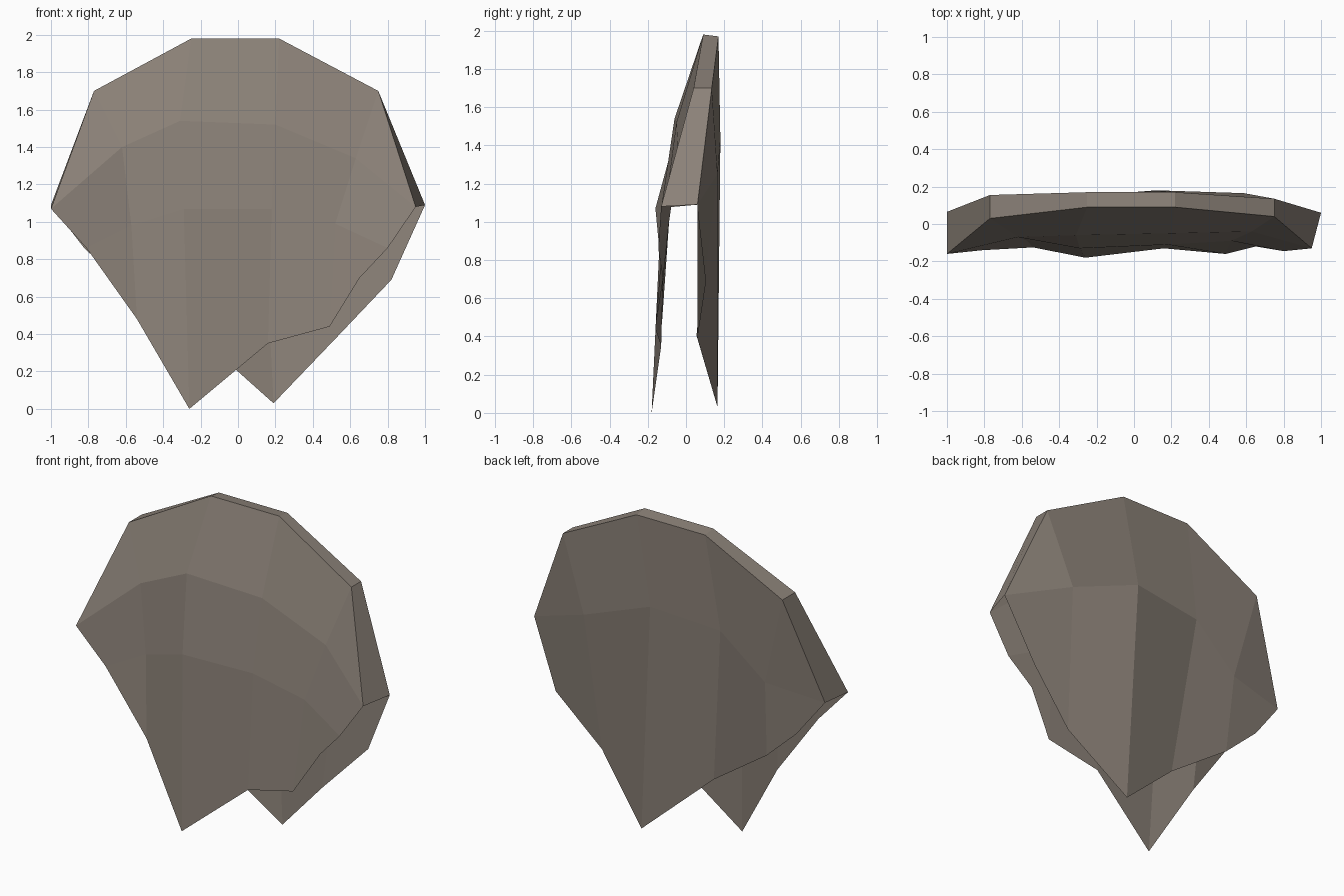
import bpy, bmesh

if "Cube" in bpy.data.objects:
    bpy.data.objects.remove(bpy.data.objects["Cube"])

mat = bpy.data.materials.new("weathered taupe")
mat.diffuse_color = (0.26, 0.222, 0.188, 1)
mat.use_nodes = True
mat.node_tree.nodes["Principled BSDF"].inputs["Base Color"].default_value = mat.diffuse_color

# Columns run left to right, points run rim to hem; None repeats the point above
FRONT = [
    [(-1, -.16, 1.07), None, (-.81, -.14, .86), None],
    [(-.77, .03, 1.70), (-.62, -.07, 1.40), (-.57, -.09, .98), (-.54, -.125, .48)],
    [(-.25, .09, 1.98), (-.31, -.06, 1.54), (-.29, -.13, 1.07), (-.26, -.18, 0)],
    [(.22, .09, 1.98), (.2, -.05, 1.52), (.18, -.11, 1.07), (.16, -.13, .35)],
    [(.75, .04, 1.70), (.63, -.04, 1.34), (.52, -.09, .99), (.49, -.16, .44)],
    [(.95, -.13, 1.08), None, (.80, -.145, .86), (.65, -.12, .70)],
]
BACK = [
    [(-1, .065, 1.09), None, (-.82, .09, .857)],
    [(-.77, .155, 1.70), (-.63, .125, 1.14), (-.61, .08, .665)],
    [(-.25, .17, 1.97), (-.337, .145, 1.39), (-.23, .055, .405)],
    [(.22, .17, 1.97), (.12, .18, 1.43), (.19, .165, .03)],
    [(.75, .135, 1.70), (.587, .165, 1.25), (.535, .06, .39)],
    [(1, .06, 1.09), None, (.82, .105, .69)],
]


def sheet(bm, columns, flip=False):
    """Loft faces between neighbouring columns and return the rim vertices."""
    grid = []
    for col in columns:
        verts = []
        for p in col:
            verts.append(bm.verts.new(p) if p else verts[-1])
        grid.append(verts)
    for a, b in zip(grid, grid[1:]):
        for i in range(len(a) - 1):
            loop = list(dict.fromkeys((a[i], a[i + 1], b[i + 1], b[i])))
            bm.faces.new(loop[::-1] if flip else loop)
    return [col[0] for col in grid]


bm = bmesh.new()
front_rim = sheet(bm, FRONT)
back_rim = sheet(bm, BACK, flip=True)

# Edge band joining the two sheets around the top; the hem stays open
for i in range(len(front_rim) - 1):
    bm.faces.new((front_rim[i], front_rim[i + 1], back_rim[i + 1], back_rim[i]))

mesh = bpy.data.meshes.new("folded_shell")
bm.to_mesh(mesh)
bm.free()
mesh.materials.append(mat)
shell = bpy.data.objects.new("folded_shell", mesh)
bpy.context.collection.objects.link(shell)
